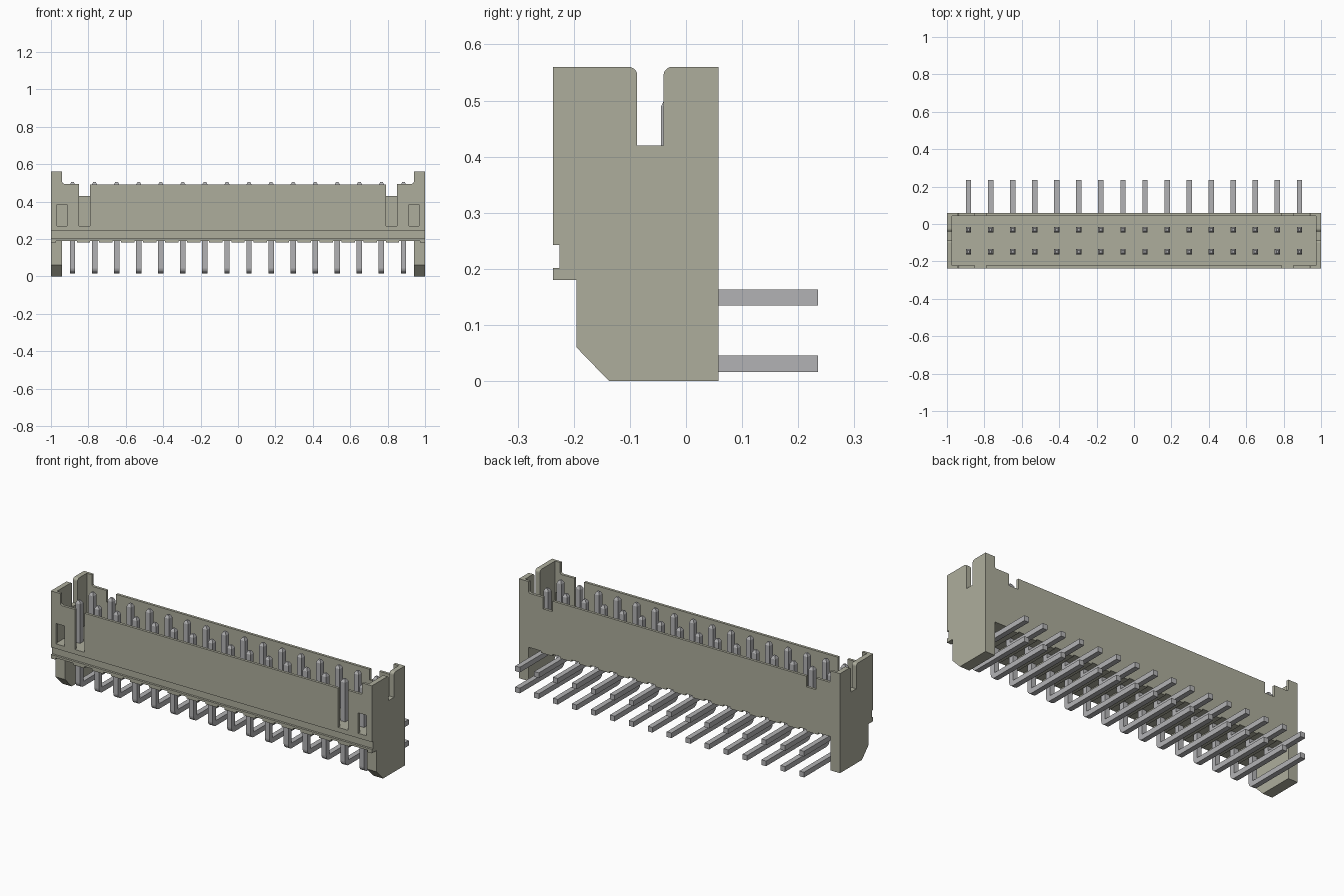
import bpy, bmesh, math
from mathutils import Matrix, Vector

cube = bpy.data.objects.get("Cube")
if cube:
    bpy.data.objects.remove(cube, do_unlink=True)


def material(name, rgb):
    m = bpy.data.materials.new(name)
    m.use_nodes = True
    m.diffuse_color = (*rgb, 1)
    m.node_tree.nodes["Principled BSDF"].inputs["Base Color"].default_value = (*rgb, 1)
    return m


PLASTIC = material("olive beige plastic", (0.42, 0.42, 0.335))
METAL = material("grey metal", (0.45, 0.45, 0.46))


def add_object(name, bm, mat):
    bmesh.ops.recalc_face_normals(bm, faces=bm.faces)
    mesh = bpy.data.meshes.new(name)
    bm.to_mesh(mesh)
    bm.free()
    mesh.materials.append(mat)
    ob = bpy.data.objects.new(name, mesh)
    bpy.context.collection.objects.link(ob)
    return ob


def prism(bm, profile, axis, lo, hi):
    """Extrude a 2D profile along x (profile is y,z) or along y (profile is x,z)."""
    place = (lambda a, b: (lo, a, b)) if axis == "x" else (lambda a, b: (a, lo, b))
    face = bm.faces.new([bm.verts.new(place(a, b)) for a, b in profile])
    ext = bmesh.ops.extrude_face_region(bm, geom=[face])
    move = Vector((hi - lo, 0, 0)) if axis == "x" else Vector((0, hi - lo, 0))
    bmesh.ops.translate(bm, vec=move,
                        verts=[v for v in ext["geom"] if isinstance(v, bmesh.types.BMVert)])


def arc(cx, cz, r, start, end, n=5):
    return [(cx + r * math.cos(math.radians(start + (end - start) * i / n)),
             cz + r * math.sin(math.radians(start + (end - start) * i / n)))
            for i in range(n + 1)]


def rect(a0, b0, a1, b1):
    return [(a0, b0), (a1, b0), (a1, b1), (a0, b1)]


# Main dimensions
FRONT, BACK = -0.237, 0.058
FLOOR, RIM, TOP = 0.27, 0.49, 0.56
INNER = 0.972          # inside face of the end plates
WALL = 0.015
PITCH, COUNT = 0.118, 16
xs = [(i - (COUNT - 1) / 2) * PITCH for i in range(COUNT)]

# Solid base with the long groove in its front
groove = [(FRONT, 0.243), (-0.225, 0.243), (-0.225, 0.202), (FRONT, 0.202)]
bm = bmesh.new()
prism(bm, [(BACK, 0.19), (BACK, FLOOR), (FRONT, FLOOR)] + groove + [(FRONT, 0.19)],
      "x", -INNER, INNER)
add_object("base", bm, PLASTIC)

# Ribs under the base between the pins
bm = bmesh.new()
for x in xs[:-1]:
    mid = x + PITCH / 2
    prism(bm, rect(mid - 0.036, 0.18, mid + 0.036, 0.19), "y", FRONT, BACK)
add_object("base_ribs", bm, PLASTIC)

# Long walls: middle panels, then the stepped corner pieces
bm = bmesh.new()
prism(bm, rect(-0.79, FLOOR, 0.79, RIM), "y", FRONT, FRONT + WALL)
add_object("front_wall", bm, PLASTIC)

bm = bmesh.new()
back_half = [(0.79, RIM), (0.79, 0.43), (0.85, 0.43), (0.85, 0.495)]
back_half += arc(0.93, 0.505, 0.01, -90, 0, 3) + [(0.94, TOP), (INNER, TOP), (INNER, FLOOR)]
prism(bm, back_half + [(-x, z) for x, z in reversed(back_half)], "y", BACK - WALL, BACK)
add_object("back_wall", bm, PLASTIC)

# Front corner with its small window
corner = [(0.85, FLOOR), (0.915, FLOOR), (0.915, 0.385), (0.968, 0.385), (0.968, FLOOR),
          (INNER, FLOOR), (INNER, TOP), (0.94, TOP)]
corner += arc(0.93, 0.505, 0.01, 0, -90, 3) + [(0.85, 0.495)]

# End plate outline: groove, chamfered foot and rounded slot
plate = [(-0.137, 0), (BACK, 0), (BACK, TOP)]
plate += arc(-0.025, TOP - 0.015, 0.015, 90, 180)
plate += [(-0.04, 0.42), (-0.087, 0.42)]
plate += arc(-0.102, TOP - 0.015, 0.015, 0, 90)
plate += [(FRONT, TOP)] + groove + [(FRONT, 0.18), (-0.195, 0.18), (-0.195, 0.06)]
foot = [(-0.137, 0), (BACK, 0), (BACK, 0.19), (-0.195, 0.19), (-0.195, 0.06)]

for side, s in (("left", 1), ("right", -1)):
    bm = bmesh.new()
    prism(bm, [(s * x, z) for x, z in corner], "y", FRONT, FRONT + WALL)
    add_object(side + "_front_corner", bm, PLASTIC)
    bm = bmesh.new()
    prism(bm, plate, "x", s * INNER, s * 1.0)
    add_object(side + "_end_plate", bm, PLASTIC)
    bm = bmesh.new()
    prism(bm, foot, "x", s * 0.94, s * INNER)
    add_object(side + "_foot", bm, PLASTIC)


# Bent square pins in two rows with tapered tips
def pin_mesh(name, y, z):
    h, tail, shoulder, tip = 0.0145, 0.235, 0.49, 0.015
    outline = [(y - h, shoulder)] + arc(y + 0.015, z + 0.015, 0.0295, 180, 270)
    outline += [(tail, z - h), (tail, z + h), (y + h, z + h), (y + h, shoulder)]
    bm = bmesh.new()
    prism(bm, outline, "x", -h, h)
    bmesh.ops.create_cone(
        bm, cap_ends=True, segments=4, radius1=h * math.sqrt(2), radius2=0.009, depth=tip,
        matrix=Matrix.Translation((0, y, shoulder + tip / 2)) @ Matrix.Rotation(math.pi / 4, 4, "Z"))
    return add_object(name, bm, METAL)


for row, y, z in (("front_row_pin", -0.148, 0.031), ("back_row_pin", -0.03, 0.149)):
    first = pin_mesh(row, y, z)
    first.location.x = xs[0]
    for x in xs[1:]:
        copy = first.copy()
        copy.location.x = x
        bpy.context.collection.objects.link(copy)
